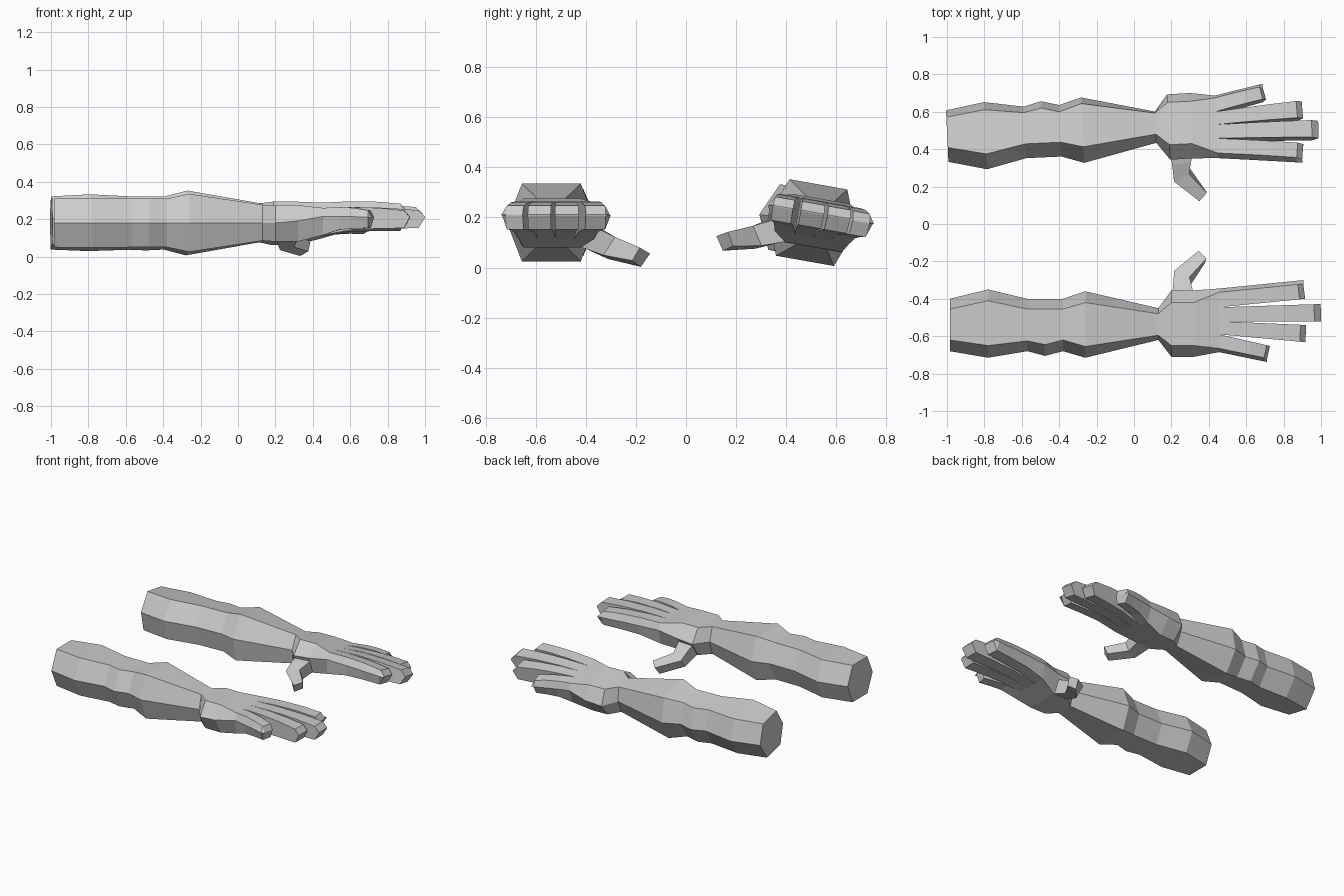
import bpy, bmesh, math
from mathutils import Matrix, Vector

skin = bpy.data.materials.new("light_grey")
skin.diffuse_color = (0.6, 0.6, 0.6, 1)

# Placement of the two arms: plain, and mirrored with a small roll and yaw
T, R = Matrix.Translation, Matrix.Rotation
roll_pivot, yaw_pivot = Vector((0, 0.535, 0.18)), Vector((0.5, 0.535, 0))
mirrored = (T((-0.015, 0, 0))
            @ T(yaw_pivot) @ R(math.radians(2.7), 4, 'Z') @ T(-yaw_pivot)
            @ T(roll_pivot) @ R(math.radians(-10), 4, 'X') @ T(-roll_pivot)
            @ Matrix.Scale(-1, 4, (0, 1, 0)))
SIDES = (("front", Matrix.Identity(4)), ("back", mirrored))


def loft(name, rings):
    """Skin a list of equal-length point rings, capped at both ends, for each arm."""
    for side, matrix in SIDES:
        bm = bmesh.new()
        loops = [[bm.verts.new(matrix @ Vector(p)) for p in ring] for ring in rings]
        n = len(rings[0])
        for a, b in zip(loops, loops[1:]):
            for i in range(n):
                j = (i + 1) % n
                bm.faces.new((a[i], a[j], b[j], b[i]))
        bm.faces.new(loops[0])
        bm.faces.new(loops[-1])
        bmesh.ops.remove_doubles(bm, verts=bm.verts, dist=0.0005)
        bmesh.ops.recalc_face_normals(bm, faces=bm.faces)
        mesh = bpy.data.meshes.new(f"{side}_{name}")
        bm.to_mesh(mesh)
        bm.free()
        mesh.materials.append(skin)
        bpy.context.collection.objects.link(bpy.data.objects.new(mesh.name, mesh))


def hexagon(x, out_a, top_a, top_b, out_b, z_top, z_mid, z_low):
    return [(x, out_a, z_mid), (x, top_a, z_top), (x, top_b, z_top),
            (x, out_b, z_mid), (x, top_b, z_low), (x, top_a, z_low)]


# Forearm: x, outer and flat-edge y on both sides, top, middle and bottom z
wrist = (0.13, -0.45, -0.48, -0.595, -0.62, 0.277, 0.18, 0.085)
loft("forearm", [hexagon(*s) for s in (
    (-0.985, -0.40, -0.455, -0.62, -0.68, 0.31, 0.18, 0.05),
    (-0.78, -0.35, -0.41, -0.65, -0.715, 0.313, 0.18, 0.047),
    (-0.57, -0.40, -0.455, -0.625, -0.68, 0.31, 0.18, 0.05),
    (-0.475, -0.40, -0.455, -0.645, -0.705, 0.31, 0.18, 0.05),
    (-0.38, -0.40, -0.455, -0.62, -0.68, 0.31, 0.18, 0.05),
    (-0.26, -0.36, -0.42, -0.655, -0.715, 0.335, 0.18, 0.025),
    wrist)])

# Palm
loft("palm", [hexagon(*s) for s in (
    wrist,
    (0.20, -0.355, -0.42, -0.65, -0.71, 0.275, 0.18, 0.08),
    (0.32, -0.355, -0.42, -0.65, -0.71, 0.275, 0.19, 0.08),
    (0.455, -0.345, -0.365, -0.665, -0.685, 0.26, 0.215, 0.115))])

# Fingers: base y pair, tip corners, bevel on each side
FINGERS = {
    "index_finger": ((-0.345, -0.445), (0.905, -0.30), (0.915, -0.40), 0.02, 0),
    "middle_finger": ((-0.445, -0.52), (0.998, -0.428), (1.0, -0.522), 0, 0),
    "ring_finger": ((-0.52, -0.59), (0.92, -0.54), (0.917, -0.632), 0, 0),
    "little_finger": ((-0.59, -0.685), (0.727, -0.652), (0.712, -0.738), 0, 0.02),
}
# Fraction along the finger, top, middle and bottom z
JOINTS = ((0, 0.26, 0.215, 0.115), (0.33, 0.264, 0.215, 0.143),
          (0.64, 0.26, 0.213, 0.15), (0.935, 0.247, 0.21, 0.152),
          (1, 0.212, 0.21, 0.208))
for name, (base, tip_a, tip_b, bev_a, bev_b) in FINGERS.items():
    rings = []
    for f, zt, zm, zb in JOINTS:
        a = Vector((0.455, base[0])).lerp(Vector(tip_a), f)
        b = Vector((0.455, base[1])).lerp(Vector(tip_b), f)
        ia, ib = a - Vector((0, bev_a)), b + Vector((0, bev_b))
        rings.append([(*a, zm), (*ia, zt), (*ib, zt), (*b, zm), (*ib, zb), (*ia, zb)])
    loft(name, rings)

# Thumb: root inside the palm, knuckle, tip
loft("thumb", [
    [(0.205, -0.37, 0.165), (0.318, -0.37, 0.165), (0.318, -0.44, 0.088), (0.205, -0.44, 0.088)],
    [(0.209, -0.33, 0.15), (0.31, -0.34, 0.15), (0.312, -0.40, 0.075), (0.209, -0.40, 0.075)],
    [(0.215, -0.25, 0.10), (0.297, -0.283, 0.122), (0.30, -0.33, 0.05), (0.225, -0.31, 0.034)],
    [(0.345, -0.144, 0.056), (0.388, -0.184, 0.08), (0.376, -0.214, 0.028), (0.333, -0.18, 0.003)]])
